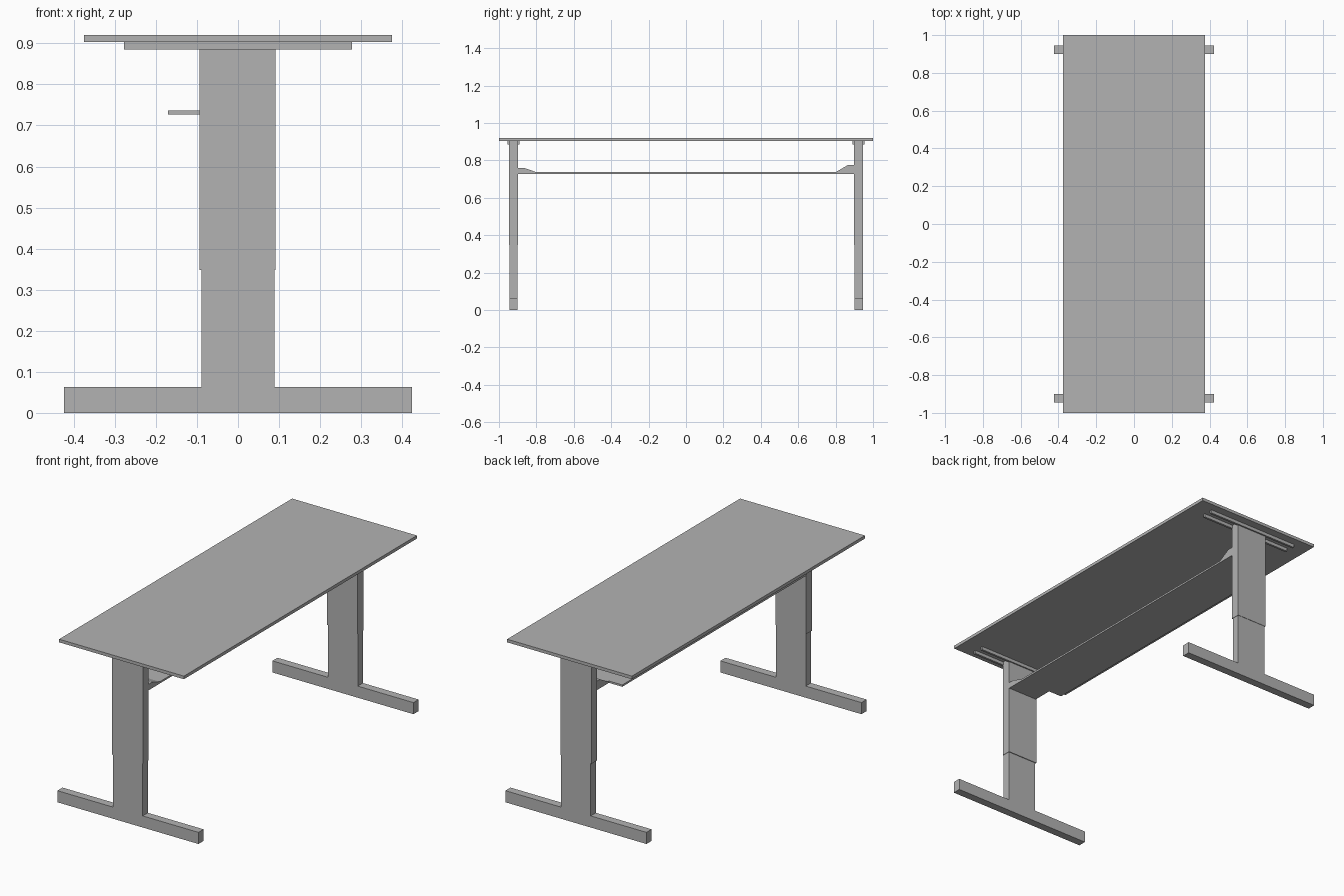
import bpy
import bmesh

cube = bpy.data.objects.get("Cube")
if cube:
    bpy.data.objects.remove(cube, do_unlink=True)

grey = bpy.data.materials.new("plain grey")
grey.use_nodes = True
colour = (0.45, 0.45, 0.45, 1)
grey.diffuse_color = colour
grey.node_tree.nodes["Principled BSDF"].inputs["Base Color"].default_value = colour


def finish(name, bm):
    bmesh.ops.recalc_face_normals(bm, faces=bm.faces)
    mesh = bpy.data.meshes.new(name)
    bm.to_mesh(mesh)
    bm.free()
    mesh.materials.append(grey)
    obj = bpy.data.objects.new(name, mesh)
    bpy.context.collection.objects.link(obj)
    return obj


def box(name, x, y, z):
    """Box from (min, max) ranges on each axis."""
    bm = bmesh.new()
    bmesh.ops.create_cube(bm, size=1)
    for v in bm.verts:
        v.co = [r[0] + (c + 0.5) * (r[1] - r[0]) for c, r in zip(v.co, (x, y, z))]
    return finish(name, bm)


def prism(name, outline, axis, low, high):
    """Extrude a closed outline along x or y."""
    bm = bmesh.new()
    place = (lambda a, b: (low, a, b)) if axis == "x" else (lambda a, b: (a, low, b))
    face = bm.faces.new([bm.verts.new(place(a, b)) for a, b in outline])
    new = bmesh.ops.extrude_face_region(bm, geom=[face])["geom"]
    step = (high - low, 0, 0) if axis == "x" else (0, high - low, 0)
    bmesh.ops.translate(bm, vec=step, verts=[g for g in new if isinstance(g, bmesh.types.BMVert)])
    return finish(name, bm)


def span(side, inner, outer):
    return sorted((side * inner, side * outer))


# Table top
box("table_top", (-0.375, 0.375), (-1, 1), (0.903, 0.92))

# Foot and lower column share one inverted T outline
half_t = [(0.424, 0), (0.424, 0.063), (0.089, 0.063), (0.089, 0.36)]
t_outline = half_t + [(-x, z) for x, z in reversed(half_t)]

for side, end, rise in ((-1, "front", 0.76), (1, "back", 0.775)):
    prism(end + "_foot_and_lower_leg", t_outline, "y", *span(side, 0.901, 0.945))
    box(end + "_upper_leg", (-0.094, 0.091), span(side, 0.897, 0.947), (0.348, 0.903))

    # Mounting rails on both faces of the leg
    for label, inner in (("inner", 0.89), ("outer", 0.943)):
        box(f"{end}_{label}_rail", (-0.278, 0.278), span(side, inner, inner + 0.012), (0.885, 0.904))

    # Sloping bracket that joins the tray to the leg
    bracket = [(0.9, 0.727), (0.8, 0.727), (0.8, 0.737), (0.865, rise), (0.9, rise)]
    prism(end + "_bracket", [(side * y, z) for y, z in bracket], "x", -0.09, 0.09)

# Tray between the legs, wider on one side
box("tray", (-0.09, 0.09), (-0.8, 0.8), (0.727, 0.737))
box("tray_side_strip", (-0.17, -0.09), (-0.79, 0.79), (0.727, 0.737))
